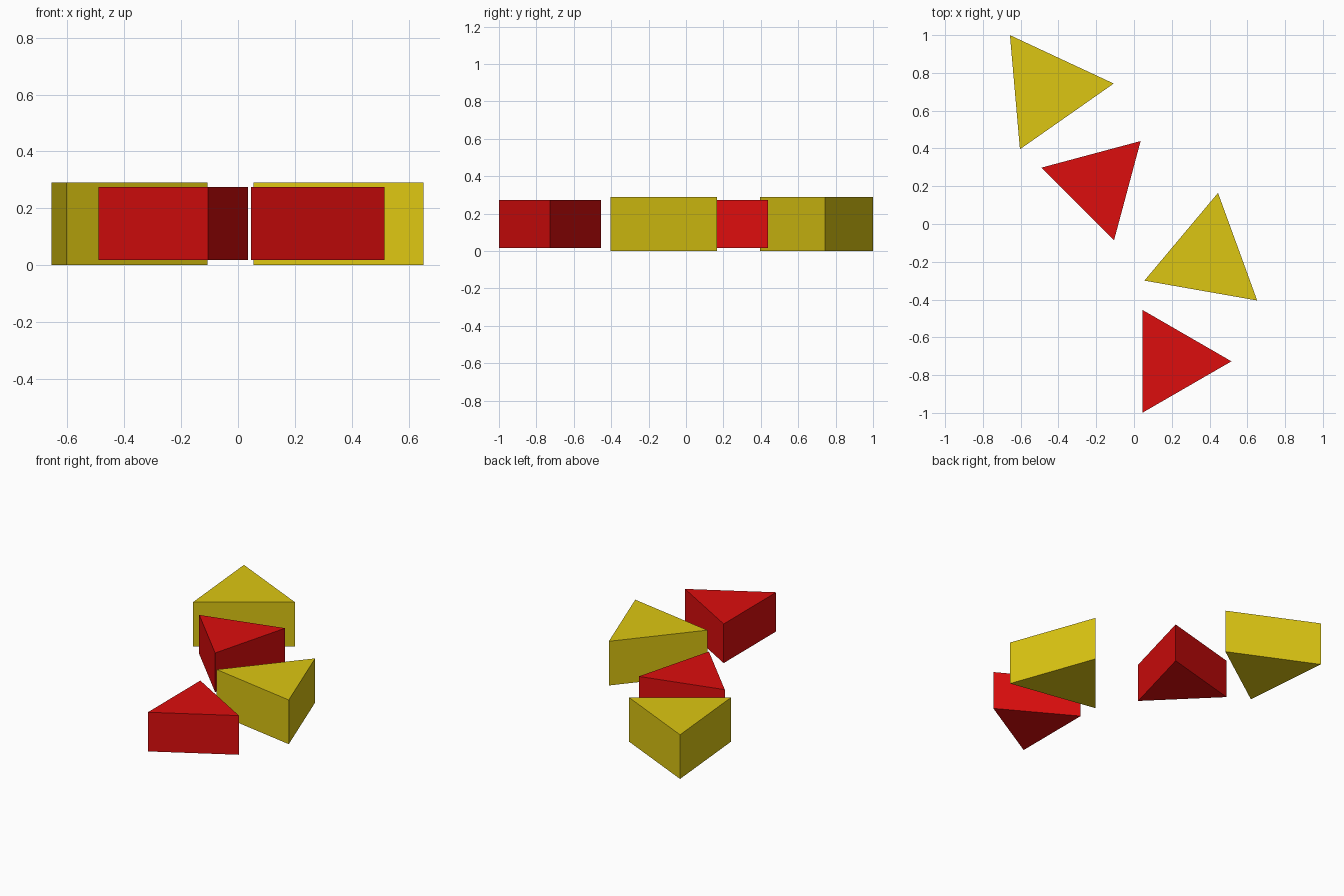
import bpy
import math

if "Cube" in bpy.data.objects:
    bpy.data.objects.remove(bpy.data.objects["Cube"])


def material(name, color):
    mat = bpy.data.materials.new(name)
    mat.diffuse_color = (*color, 1.0)
    mat.use_nodes = True
    mat.node_tree.nodes["Principled BSDF"].inputs["Base Color"].default_value = mat.diffuse_color
    return mat


def wedge(name, x, y, angle, radius, bottom, top, mat):
    """Equilateral triangular prism with one corner pointing at angle (degrees)."""
    corners = [math.radians(angle + 120 * i) for i in range(3)]
    verts = [(radius * math.cos(a), radius * math.sin(a), z)
             for z in (bottom, top) for a in corners]
    sides = [(i, (i + 1) % 3, (i + 1) % 3 + 3, i + 3) for i in range(3)]
    mesh = bpy.data.meshes.new(name)
    mesh.from_pydata(verts, [], [(2, 1, 0), (3, 4, 5)] + sides)
    mesh.materials.append(mat)
    obj = bpy.data.objects.new(name, mesh)
    obj.location = (x, y, 0)
    bpy.context.collection.objects.link(obj)
    return obj


red = material("red", (0.72, 0.004, 0.004))
yellow = material("yellow", (0.72, 0.565, 0.006))

# Large yellow wedges resting on the ground
wedge("yellow_wedge_back", -0.456, 0.713, 125, 0.35, 0.0, 0.29, yellow)
wedge("yellow_wedge_front", 0.384, -0.18, 80, 0.35, 0.0, 0.29, yellow)

# Smaller red wedges, slightly raised
wedge("red_wedge_back", -0.187, 0.217, 45, 0.314, 0.017, 0.274, red)
wedge("red_wedge_front", 0.202, -0.727, 0, 0.314, 0.017, 0.274, red)
